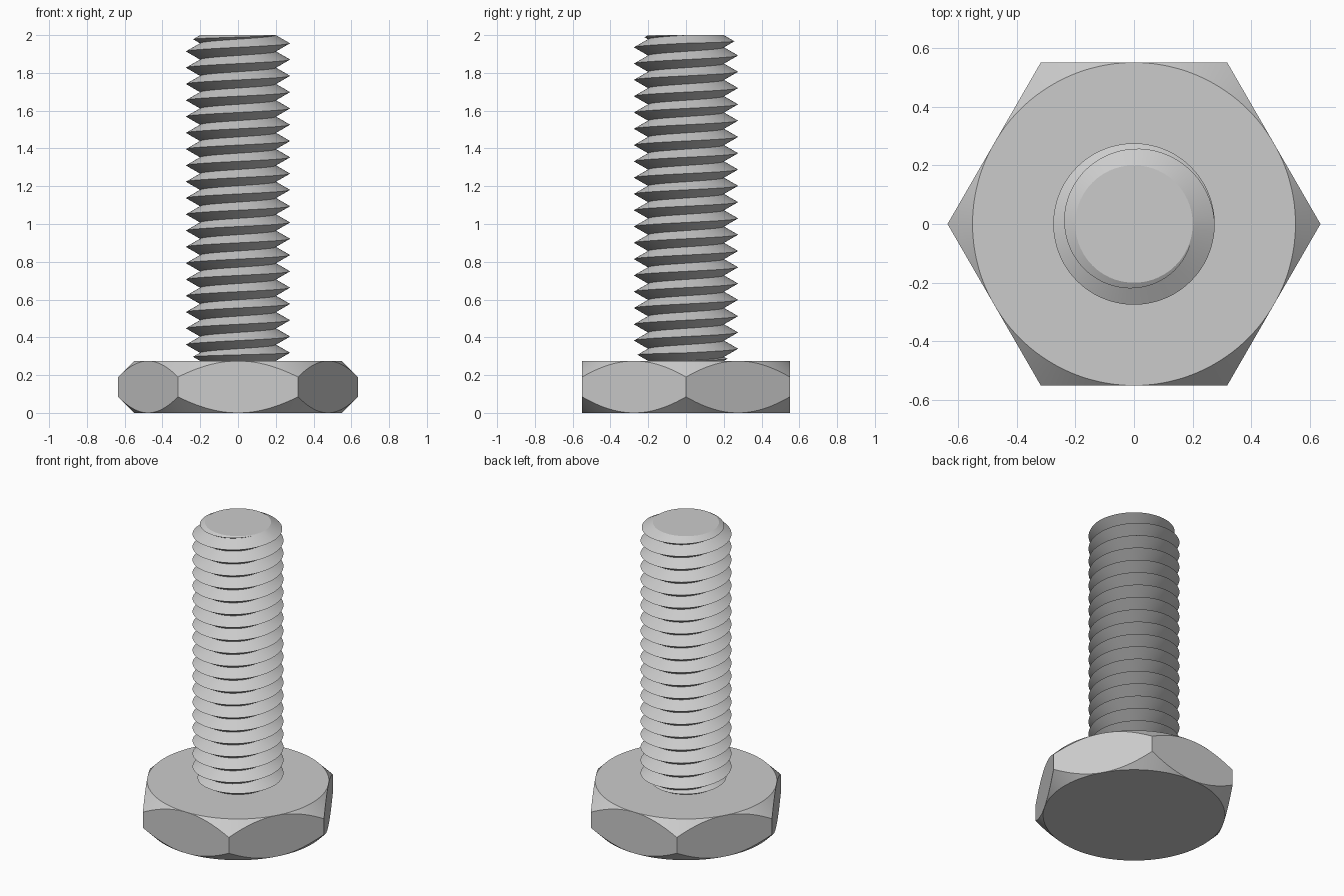
import bpy, bmesh
from math import sin, cos, pi, radians

cube = bpy.data.objects.get("Cube")
if cube:
    bpy.data.objects.remove(cube, do_unlink=True)

HEAD_TOP = 0.275       # head thickness
FLAT = 0.55            # centre to flat of the hexagon
TOP = 2.0
ROOT, DEPTH = 0.2, 0.075
TURNS = 20
PITCH = (TOP - HEAD_TOP) / TURNS
STEPS = 72             # segments per turn

steel = bpy.data.materials.new("light_grey_steel")
steel.use_nodes = True
steel.diffuse_color = (0.6, 0.6, 0.6, 1)
steel.node_tree.nodes["Principled BSDF"].inputs["Base Color"].default_value = (0.6, 0.6, 0.6, 1)


def polar(radius, angle, z):
    return (radius * cos(angle), radius * sin(angle), z)


def finish(bm, name):
    """Weld, orient and shade the mesh, then add it to the scene."""
    bmesh.ops.remove_doubles(bm, verts=bm.verts, dist=0.0002)
    bmesh.ops.recalc_face_normals(bm, faces=bm.faces)
    mesh = bpy.data.meshes.new(name)
    bm.to_mesh(mesh)
    bm.free()
    mesh.materials.append(steel)
    obj = bpy.data.objects.new(name, mesh)
    bpy.context.collection.objects.link(obj)
    bpy.ops.object.select_all(action='DESELECT')
    obj.select_set(True)
    bpy.context.view_layer.objects.active = obj
    bpy.ops.object.shade_smooth_by_angle(angle=radians(25))
    return obj


# Hexagonal head: flats cut by a 45 degree cone above and below
bm = bmesh.new()
columns = []
count = 144
for i in range(count):
    a = 2 * pi * i / count
    hex_r = FLAT / cos(a % (pi / 3) - pi / 6)
    drop = hex_r - FLAT
    ring = [(FLAT, 0), (hex_r, drop), (hex_r, HEAD_TOP - drop), (FLAT, HEAD_TOP)]
    columns.append([bm.verts.new(polar(r, a, z)) for r, z in ring])
for i, col in enumerate(columns):
    nxt = columns[(i + 1) % count]
    for k in range(3):
        bm.faces.new((col[k], nxt[k], nxt[k + 1], col[k + 1]))
bm.faces.new([c[0] for c in reversed(columns)])
bm.faces.new([c[3] for c in columns])
finish(bm, "hex_head")

# Threaded shank: a V ridge wound upward, fading out over the end turns
bm = bmesh.new()
ridge = []
for i in range((TURNS + 1) * STEPS + 1):
    n = i / STEPS - 1
    a = 2 * pi * (i % STEPS) / STEPS
    low = max(HEAD_TOP, HEAD_TOP + PITCH * n)
    high = min(TOP, HEAD_TOP + PITCH * (n + 1))
    crest = ROOT + DEPTH * (high - low) / PITCH
    ridge.append([bm.verts.new(polar(r, a, z))
                  for r, z in ((ROOT, low), (crest, (low + high) / 2), (ROOT, high))])
for col, nxt in zip(ridge, ridge[1:]):
    for k in range(2):
        bm.faces.new((col[k], nxt[k], nxt[k + 1], col[k + 1]))
# Flat ends
bm.faces.new([c[0] for c in reversed(ridge[:STEPS])])
bm.faces.new([c[2] for c in ridge[-STEPS:]])
finish(bm, "threaded_shank")
